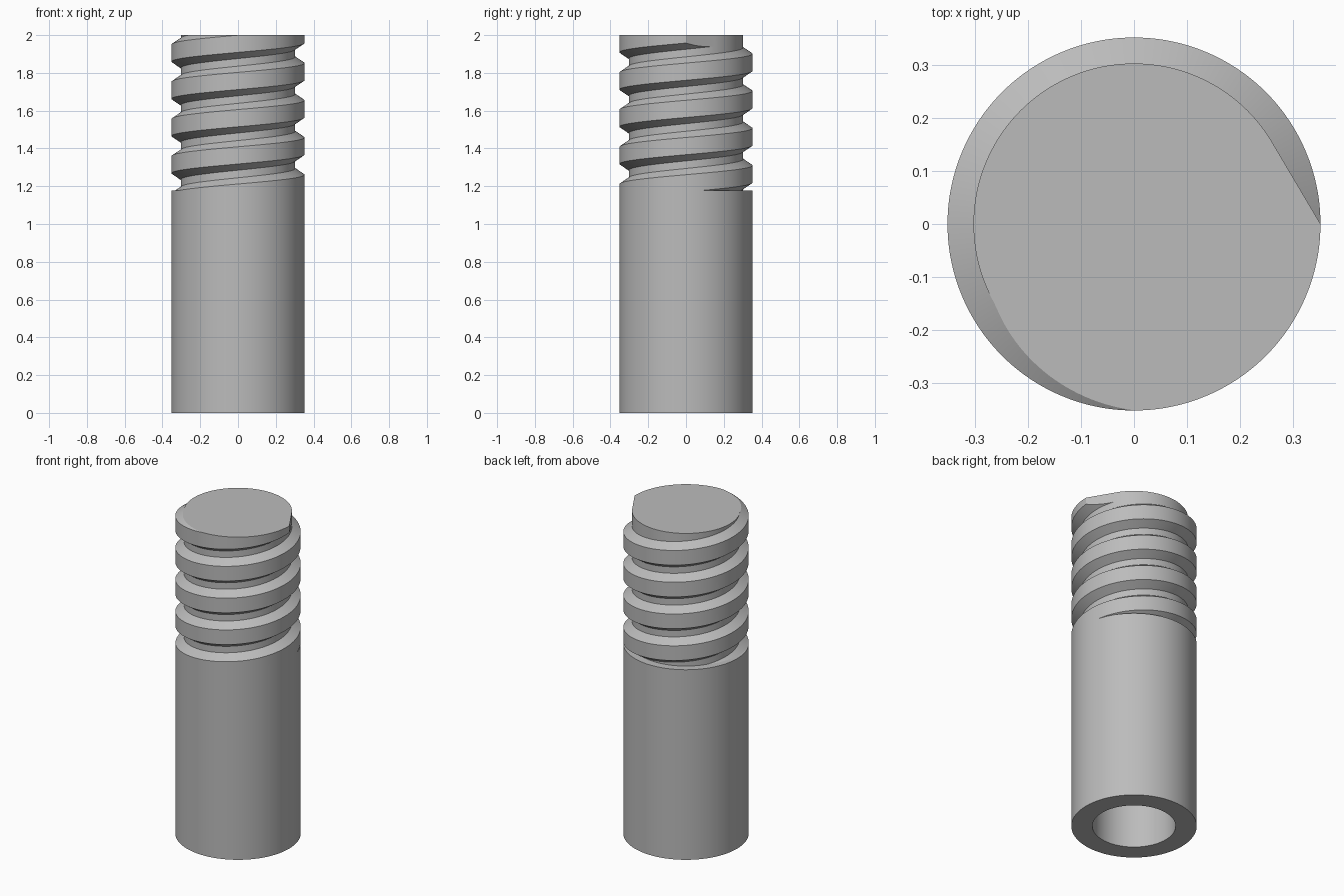
import bpy, bmesh, math

if "Cube" in bpy.data.objects:
    bpy.data.objects.remove(bpy.data.objects["Cube"])

R, CORE, HOLE = 0.352, 0.303, 0.234      # outer, thread root and bore radii
SHANK, TOP = 1.178, 2.0                  # where the thread begins and ends
PITCH, LAND, FLANK = 0.197, 0.091, 0.033 # thread spacing, crest and flank heights
LAST = 1.958                             # underside of the last crest at angle 0
RUNOUT = math.acos(CORE / R)             # the last crest is cut off tangent to the root
N = 160

metal = bpy.data.materials.new("grey metal")
metal.diffuse_color = (0.5, 0.5, 0.5, 1)
metal.use_nodes = True
metal.node_tree.nodes["Principled BSDF"].inputs["Base Color"].default_value = metal.diffuse_color


def r_at(pts, z):
    """Radius of a (radius, height) profile at height z."""
    for (r0, z0), (r1, z1) in zip(pts, pts[1:]):
        if z0 <= z <= z1 and z1 > z0:
            return r0 + (r1 - r0) * (z - z0) / (z1 - z0)
    return CORE


def thread_profile(a):
    """Trapezoid crests at angle a, clipped to the threaded length."""
    pts = []
    for turn in range(-6, 3):
        bottom = LAST + PITCH * (turn + a / math.tau)
        crest = R
        if turn >= 0:
            crest = CORE / math.cos(a - RUNOUT) if turn == 0 and a < RUNOUT else CORE
        drop = FLANK * (R - crest) / (R - CORE)
        pts += [(CORE, bottom - FLANK), (crest, bottom - drop),
                (crest, bottom + LAND + drop), (CORE, bottom + LAND + FLANK)]
    low, high = (r_at(pts, SHANK), SHANK), (r_at(pts, TOP), TOP)
    return [low if z < SHANK else high if z > TOP else (r, z) for r, z in pts]


# Whole outline per angle: bore, base, shank, thread, flat top
bm = bmesh.new()
columns = []
for i in range(N + 1):
    a = math.tau * i / N
    outline = [(0, SHANK), (HOLE, SHANK), (HOLE, 0), (R, 0), (R, SHANK)]
    outline += thread_profile(a) + [(0, TOP)]
    columns.append([bm.verts.new((r * math.cos(a), r * math.sin(a), z)) for r, z in outline])
for c, d in zip(columns, columns[1:]):
    for j in range(len(c) - 1):
        bm.faces.new((c[j], d[j], d[j + 1], c[j + 1]))
bmesh.ops.remove_doubles(bm, verts=bm.verts, dist=0.0003)
bmesh.ops.dissolve_degenerate(bm, edges=bm.edges, dist=0.0002)
bmesh.ops.recalc_face_normals(bm, faces=bm.faces)

mesh = bpy.data.meshes.new("threaded_rod")
bm.to_mesh(mesh)
bm.free()
rod = bpy.data.objects.new("threaded_rod", mesh)
bpy.context.collection.objects.link(rod)
mesh.materials.append(metal)
bpy.context.view_layer.objects.active = rod
rod.select_set(True)
bpy.ops.object.shade_smooth_by_angle(angle=math.radians(25))
